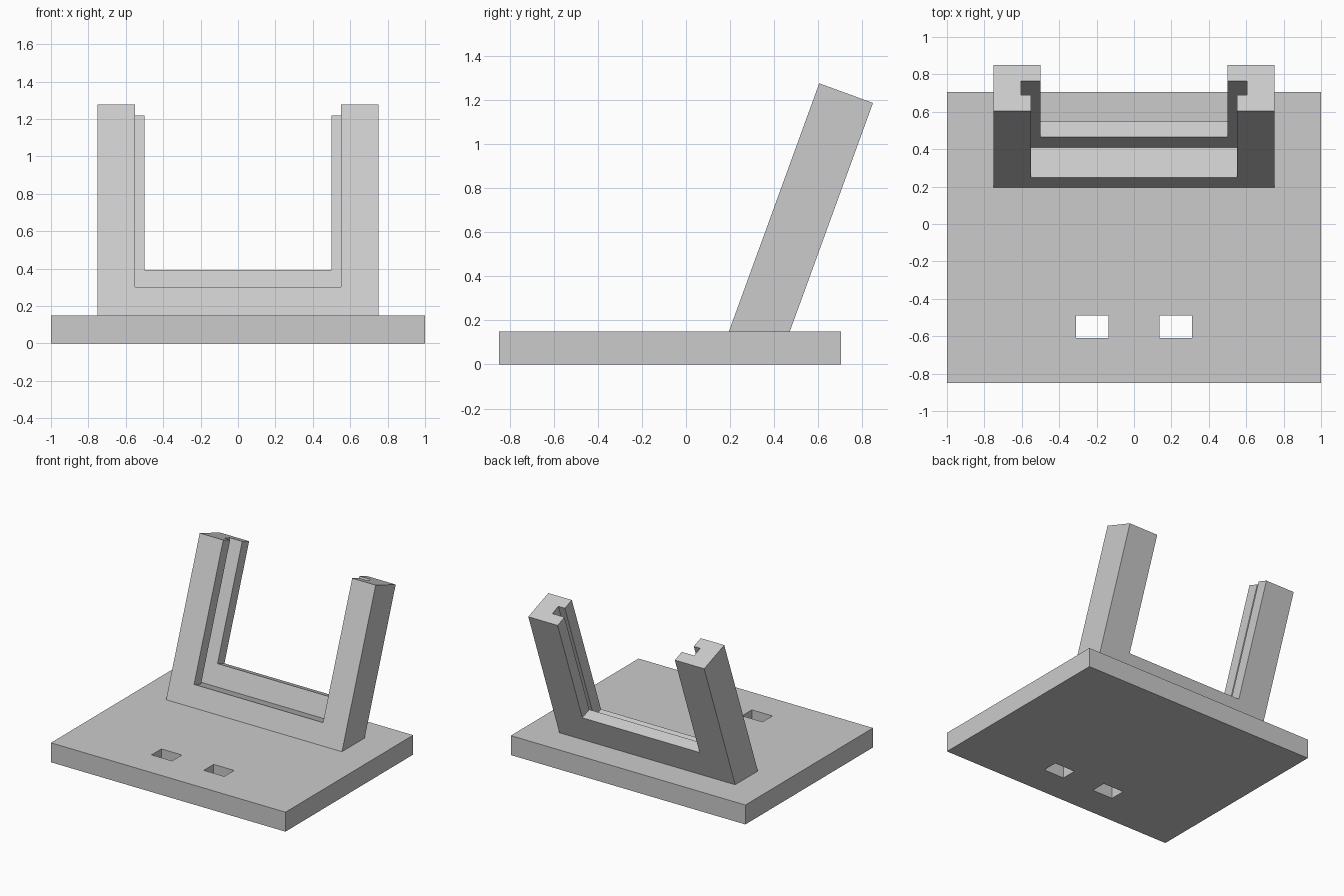
import bpy
import math
from mathutils import Matrix

if "Cube" in bpy.data.objects:
    bpy.data.objects.remove(bpy.data.objects["Cube"])

grey = bpy.data.materials.new("light_grey")
grey.diffuse_color = (0.6, 0.6, 0.6, 1)
grey.use_nodes = True
grey.node_tree.nodes["Principled BSDF"].inputs["Base Color"].default_value = grey.diffuse_color


def box(name, lo, hi, matrix=Matrix()):
    """Box between two corners, placed by a matrix."""
    size = [b - a for a, b in zip(lo, hi)]
    mid = [(a + b) / 2 for a, b in zip(lo, hi)]
    bpy.ops.mesh.primitive_cube_add(size=1)
    ob = bpy.context.object
    ob.name = name
    ob.data.transform(matrix @ Matrix.Translation(mid) @ Matrix.Diagonal((*size, 1)))
    ob.data.materials.append(grey)
    return ob


def combine(target, tool, operation):
    """Apply a boolean and remove the tool."""
    mod = target.modifiers.new("cut", 'BOOLEAN')
    mod.operation = operation
    mod.solver = 'EXACT'
    mod.object = tool
    bpy.context.view_layer.objects.active = target
    bpy.ops.object.modifier_apply(modifier=mod.name)
    bpy.data.objects.remove(tool)


# Base plate with two through holes
base = box("stand", (-1, -0.85, 0), (1, 0.705, 0.15))
for s in (-1, 1):
    xs = sorted((s * 0.135, s * 0.31))
    combine(base, box("hole", (xs[0], -0.61, -0.1), (xs[1], -0.49, 0.3)), 'DIFFERENCE')

# Leaning holder frame: local y is depth, local z runs up the slope
lean = Matrix.Translation((0, 0.195, 0.15)) @ Matrix.Rotation(math.radians(-20), 4, 'X')
frame = box("holder_frame", (-0.75, 0, 0), (0.75, 0.26, 1.2), lean)

# Rear opening, front opening with step, side grooves
cuts = [
    ((-0.5, 0.1, 0.32), (0.5, 0.4, 1.4)),
    ((-0.55, -0.1, 0.16), (0.55, 0.17, 1.4)),
    ((-0.605, 0.09, 0.16), (0.605, 0.17, 1.4)),
]
for lo, hi in cuts:
    combine(frame, box("cutter", lo, hi, lean), 'DIFFERENCE')

# Join frame and base into one solid
combine(base, frame, 'UNION')
